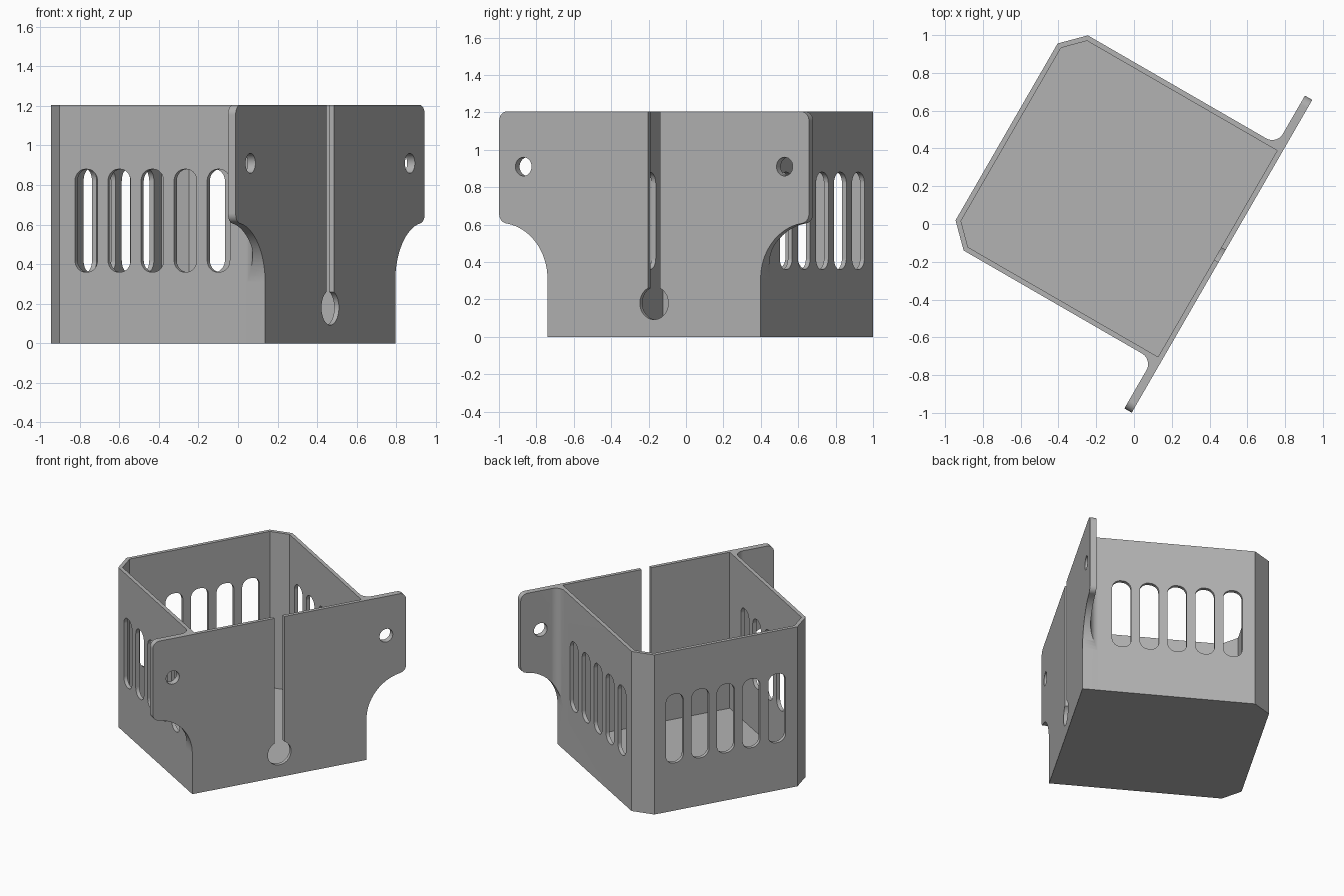
import bpy, bmesh, math
from mathutils import Vector, Matrix

cube = bpy.data.objects.get("Cube")
if cube:
    bpy.data.objects.remove(cube, do_unlink=True)

# Main sizes
BOX, WING = 0.6575, 0.956          # half widths of the box and the mounting plate
FRONT, BACK, HEIGHT = -0.489, 0.828, 1.205
PLATE, WALL, CHAMFER = 0.045, 0.027, 0.117


def rounded(corners, steps=10):
    """Outline from (x, y, radius) corners, each replaced by a tangent arc."""
    out = []
    for i, (x, y, r) in enumerate(corners):
        p = Vector((x, y))
        if r == 0:
            out.append(p)
            continue
        a = (Vector(corners[i - 1][:2]) - p).normalized()
        b = (Vector(corners[(i + 1) % len(corners)][:2]) - p).normalized()
        half = a.angle(b) / 2
        centre = p + (a + b).normalized() * (r / math.sin(half))
        start = p + a * (r / math.tan(half)) - centre
        end = p + b * (r / math.tan(half)) - centre
        sweep = math.atan2(start.x * end.y - start.y * end.x, start.dot(end))
        for k in range(steps + 1):
            out.append(centre + Matrix.Rotation(sweep * k / steps, 2) @ start)
    return out


def mirrored(right):
    """Close a right-hand half outline with its mirror image."""
    return right + [Vector((-p.x, p.y)) for p in reversed(right)]


def circle(x, y, r, n=40):
    return [Vector((x + r * math.cos(math.tau * k / n), y + r * math.sin(math.tau * k / n)))
            for k in range(n)]


def box_outline(x0, x1, y0, y1, r=0.0):
    return rounded([(x0, y0, r), (x1, y0, r), (x1, y1, r), (x0, y1, r)])


def prism(name, outline, axis, lo, hi):
    """Extrude a flat outline along one axis."""
    place = {"x": lambda p: (lo, p.x, p.y),
             "y": lambda p: (p.x, lo, p.y),
             "z": lambda p: (p.x, p.y, lo)}[axis]
    bm = bmesh.new()
    face = bm.faces.new([bm.verts.new(place(p)) for p in outline])
    grown = bmesh.ops.extrude_face_region(bm, geom=[face])
    shift = Vector([hi - lo if axis == c else 0 for c in "xyz"])
    bmesh.ops.translate(bm, vec=shift,
                        verts=[g for g in grown["geom"] if isinstance(g, bmesh.types.BMVert)])
    bmesh.ops.recalc_face_normals(bm, faces=bm.faces)
    mesh = bpy.data.meshes.new(name)
    bm.to_mesh(mesh)
    bm.free()
    obj = bpy.data.objects.new(name, mesh)
    bpy.context.collection.objects.link(obj)
    return obj


def carve(body, tool, operation="DIFFERENCE"):
    tool.hide_render = True
    mod = body.modifiers.new("carve", "BOOLEAN")
    mod.operation, mod.solver, mod.object = operation, "EXACT", tool
    bpy.context.view_layer.objects.active = body
    bpy.ops.object.modifier_apply(modifier=mod.name)
    bpy.data.objects.remove(tool, do_unlink=True)


# Solid plan: box with chamfered back corners, filleted into the wide plate
side = [(WING, FRONT, 0), (WING, FRONT + PLATE, 0), (BOX, FRONT + PLATE, 0.065),
        (BOX, BACK - CHAMFER, 0), (BOX - CHAMFER, BACK, 0)]
other = [(-x, y, r) for x, y, r in reversed(side)]
holder = prism("holder", rounded(side + other), "z", 0, HEIGHT)

# Front silhouette: curved undercut below each wing, rounded wing corners
edge, R = BOX + 0.0004, 0.3
undercut = [(edge + R + R * math.cos(math.radians(a)), 0.31 + R * math.sin(math.radians(a)), 0)
            for a in range(180, 100, -5)]
half = [(edge, -0.1, 0)] + undercut + [(WING, 0.615, 0.05), (WING, HEIGHT, 0.05), (0, HEIGHT, 0)]
silhouette = mirrored(rounded(half)[:-1])
carve(holder, prism("silhouette", silhouette, "y", -1, 1.2), "INTERSECT")

# Hollow inside with a thin floor
inner, cut = BOX - WALL, CHAMFER - WALL * (2 - math.sqrt(2))
cavity = [Vector(p) for p in ((inner, FRONT + WALL), (inner, BACK - WALL - cut),
                              (inner - cut, BACK - WALL))]
carve(holder, prism("cavity", mirrored(cavity), "z", WALL, 1.5))

# Five ventilation slots through both sides and the back
middle = (FRONT + BACK) / 2
for k in range(-2, 3):
    for axis, centre, lo, hi in (("x", middle, -1, 1), ("y", 0, 0.6, 1)):
        c = centre + k * 0.193
        slot = box_outline(c - 0.066, c + 0.066, 0.36, 0.88, 0.06)
        carve(holder, prism("slot", slot, axis, lo, hi))

# Screw holes in the wings and the keyhole slit in the plate
for s in (-1, 1):
    carve(holder, prism("screw_hole", circle(s * 0.806, 0.91, 0.05), "y", -0.7, -0.3))
carve(holder, prism("keyhole", circle(0, 0.18, 0.088), "y", -0.7, -0.3))
carve(holder, prism("slit", box_outline(-0.037, 0.037, 0.18, 1.4), "y", -0.7, -0.3))

# Single grey finish
grey = bpy.data.materials.new("plain_grey")
grey.use_nodes = True
colour = (0.45, 0.45, 0.45, 1)
grey.diffuse_color = colour
grey.node_tree.nodes["Principled BSDF"].inputs["Base Color"].default_value = colour
holder.data.materials.clear()
holder.data.materials.append(grey)
for poly in holder.data.polygons:
    poly.material_index = 0

# Turn into place and shade
holder.rotation_euler.z = math.radians(60)
holder.location = (0.0425, 0.0736, 0)
bpy.ops.object.select_all(action="DESELECT")
holder.select_set(True)
bpy.context.view_layer.objects.active = holder
bpy.ops.object.shade_smooth_by_angle(angle=math.radians(30))
weighted = holder.modifiers.new("weighted_normals", "WEIGHTED_NORMAL")
weighted.keep_sharp = True
